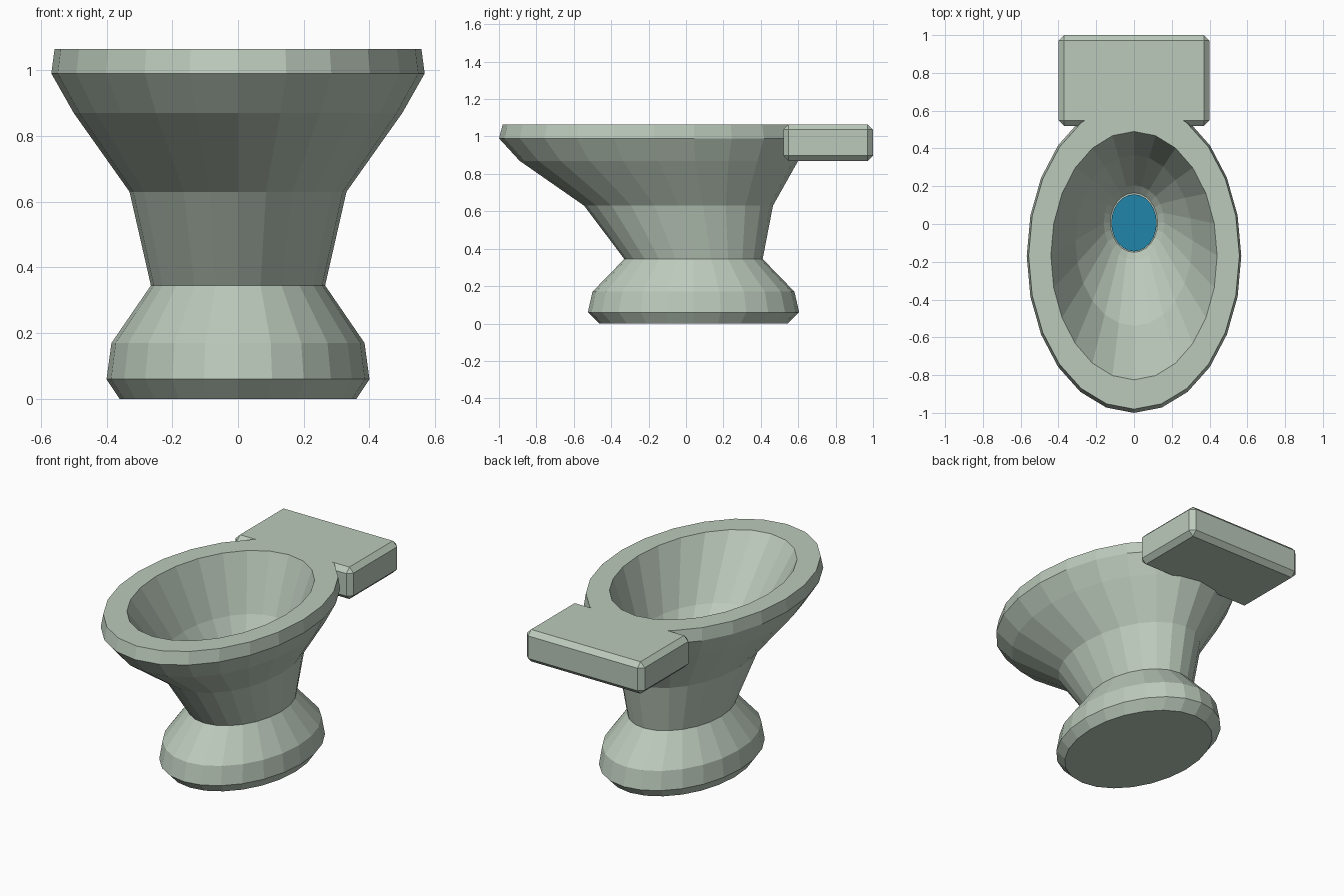
import bpy, bmesh, math

if "Cube" in bpy.data.objects:
    bpy.data.objects.remove(bpy.data.objects["Cube"])

SIDES = 24


def material(name, rgb):
    m = bpy.data.materials.new(name)
    m.diffuse_color = (*rgb, 1)
    m.use_nodes = True
    m.node_tree.nodes["Principled BSDF"].inputs["Base Color"].default_value = m.diffuse_color
    return m


ceramic = material("pale sage ceramic", (0.50, 0.59, 0.50))
blue = material("water blue", (0.015, 0.23, 0.40))


def finish(name, bm, mat):
    bmesh.ops.recalc_face_normals(bm, faces=bm.faces)
    me = bpy.data.meshes.new(name)
    bm.to_mesh(me)
    bm.free()
    me.materials.append(mat)
    ob = bpy.data.objects.new(name, me)
    bpy.context.collection.objects.link(ob)
    return ob


def oval(bm, z, rx, front, back):
    cy, ry = (front + back) / 2, (back - front) / 2
    return [bm.verts.new((rx * math.sin(a), cy - ry * math.cos(a), z))
            for a in (2 * math.pi * i / SIDES for i in range(SIDES))]


def loft(name, sections, mat):
    bm = bmesh.new()
    rings = [oval(bm, *s) for s in sections]
    for lo, hi in zip(rings, rings[1:]):
        for i in range(SIDES):
            j = (i + 1) % SIDES
            bm.faces.new((lo[i], lo[j], hi[j], hi[i]))
    bm.faces.new(rings[0])
    bm.faces.new(rings[-1])
    return finish(name, bm, mat)


# pedestal, bowl, rim and hollow inside: (height, half width, front y, back y)
loft("bowl", [
    (0.00, 0.36, -0.465, 0.545),
    (0.06, 0.40, -0.525, 0.605),
    (0.17, 0.385, -0.50, 0.58),
    (0.345, 0.265, -0.33, 0.41),
    (0.63, 0.33, -0.545, 0.465),
    (0.87, 0.50, -0.89, 0.60),
    (0.99, 0.568, -1.00, 0.66),
    (1.065, 0.558, -0.98, 0.645),
    (1.065, 0.44, -0.825, 0.49),
    (0.73, 0.31, -0.54, 0.365),
    (0.47, 0.16, -0.19, 0.205),
    (0.43, 0.125, -0.15, 0.165),
], ceramic)

# water disc in the bottom of the bowl
bm = bmesh.new()
bm.faces.new(oval(bm, 0.445, 0.12, -0.145, 0.157))
water = finish("water", bm, blue)

# flat block behind the rim, with chamfered edges
bm = bmesh.new()
bmesh.ops.create_cube(bm, size=1)
for v in bm.verts:
    v.co = (v.co.x * 0.80, 0.76 + v.co.y * 0.48, 0.967 + v.co.z * 0.196)
bmesh.ops.bevel(bm, geom=bm.edges[:], offset=0.029, segments=1, affect='EDGES')
finish("back_block", bm, ceramic)
